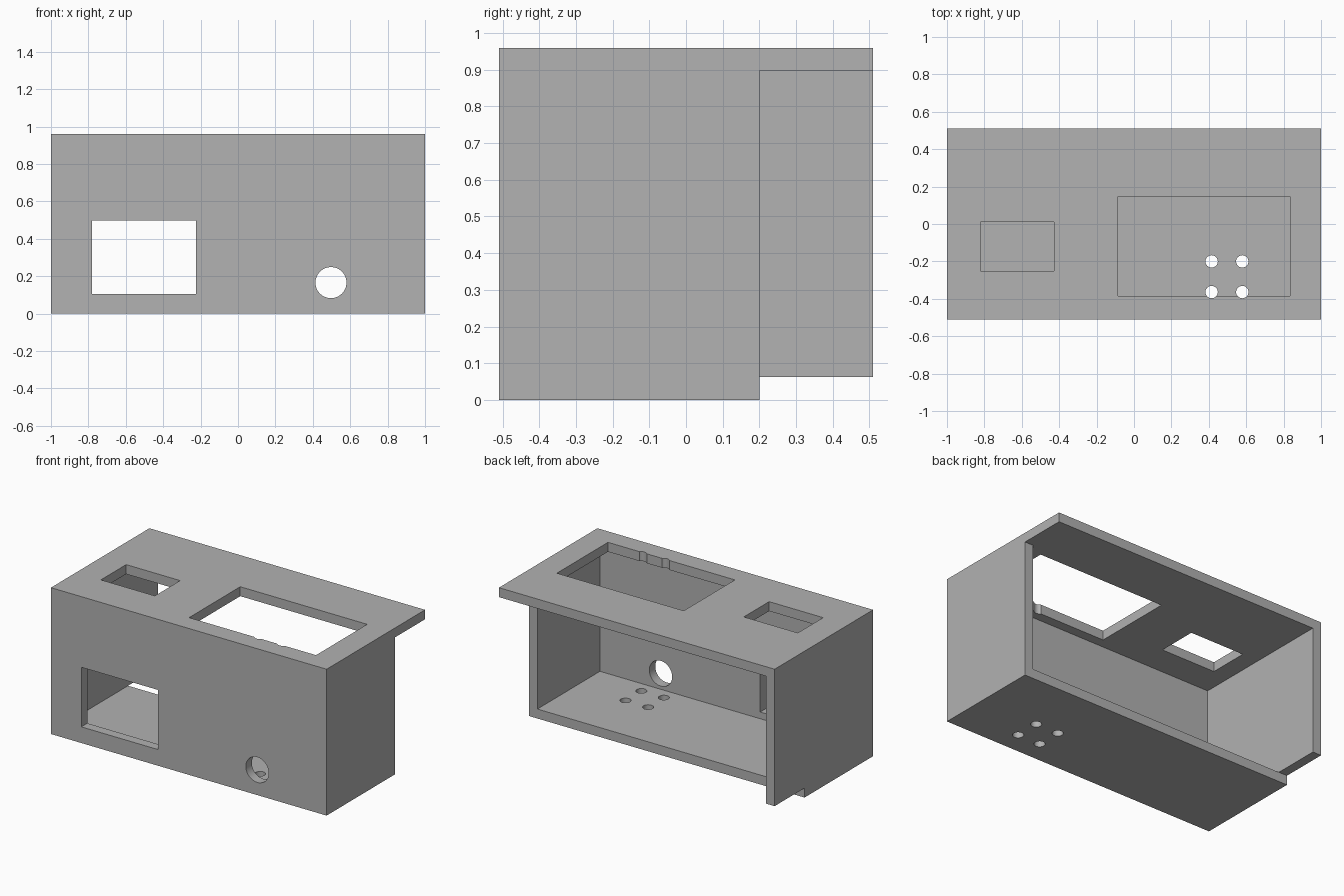
import bpy
import math

cube = bpy.data.objects.get("Cube")
if cube:
    bpy.data.objects.remove(cube, do_unlink=True)

# Overall size and wall thickness
W, D, H, T = 1.0, 0.51, 0.96, 0.062
FLOOR_BACK = 0.2
FAR = 2.0

grey = bpy.data.materials.new("mid grey")
grey.use_nodes = True
colour = (0.445, 0.445, 0.445, 1)
grey.diffuse_color = colour
grey.node_tree.nodes["Principled BSDF"].inputs["Base Color"].default_value = colour


def box(name, low, high):
    """Box between two opposite corners."""
    centre = [(a + b) / 2 for a, b in zip(low, high)]
    bpy.ops.mesh.primitive_cube_add(size=1, location=centre)
    ob = bpy.context.object
    ob.name = name
    ob.scale = [b - a for a, b in zip(low, high)]
    bpy.ops.object.transform_apply(location=True, rotation=True, scale=True)
    return ob


def rod(name, radius, length, centre, rotation=(0, 0, 0)):
    bpy.ops.mesh.primitive_cylinder_add(vertices=48, radius=radius, depth=length,
                                        location=centre, rotation=rotation)
    ob = bpy.context.object
    ob.name = name
    bpy.ops.object.transform_apply(location=True, rotation=True, scale=True)
    return ob


def cut(target, cutter):
    """Subtract the cutter from the target, then discard it."""
    cutter.hide_render = True
    mod = target.modifiers.new(cutter.name, 'BOOLEAN')
    mod.operation = 'DIFFERENCE'
    mod.solver = 'EXACT'
    mod.object = cutter
    bpy.context.view_layer.objects.active = target
    bpy.ops.object.modifier_apply(modifier=mod.name)
    bpy.data.objects.remove(cutter, do_unlink=True)


# Solid block that becomes the housing
housing = box("housing", (-W, -D, 0), (W, D, H))

# Hollow inside, open at the back
cut(housing, box("hollow", (-W + T, -D + T, T), (W - T, FAR, H - T)))
# Floor and right wall stop short of the back
cut(housing, box("floor_setback", (-FAR, FLOOR_BACK, -1), (FAR, FAR, T)))
cut(housing, box("wall_setback", (0.5, FLOOR_BACK, -1), (FAR, FAR, H - T)))

# Front window and round port
cut(housing, box("front_window", (-0.78, -FAR, 0.106), (-0.225, 0, 0.497)))
cut(housing, rod("front_port", 0.083, 0.5, (0.497, -D, 0.166), (math.pi / 2, 0, 0)))

# Openings in the top
cut(housing, box("small_top_opening", (-0.82, -0.25, 0.5), (-0.428, 0.012, FAR)))
cut(housing, box("large_top_opening", (-0.086, -0.384, 0.5), (0.835, 0.146, FAR)))

# Four holes drilled right through; the front pair nicks the large opening
for x in (0.415, 0.579):
    for y in (-0.364, -0.2):
        cut(housing, rod("drill", 0.033, 4, (x, y, 0.5)))

housing.data.materials.clear()
housing.data.materials.append(grey)
for face in housing.data.polygons:
    face.material_index = 0

bpy.ops.object.select_all(action='DESELECT')
housing.select_set(True)
bpy.context.view_layer.objects.active = housing
bpy.ops.object.shade_smooth_by_angle(angle=math.radians(30))
